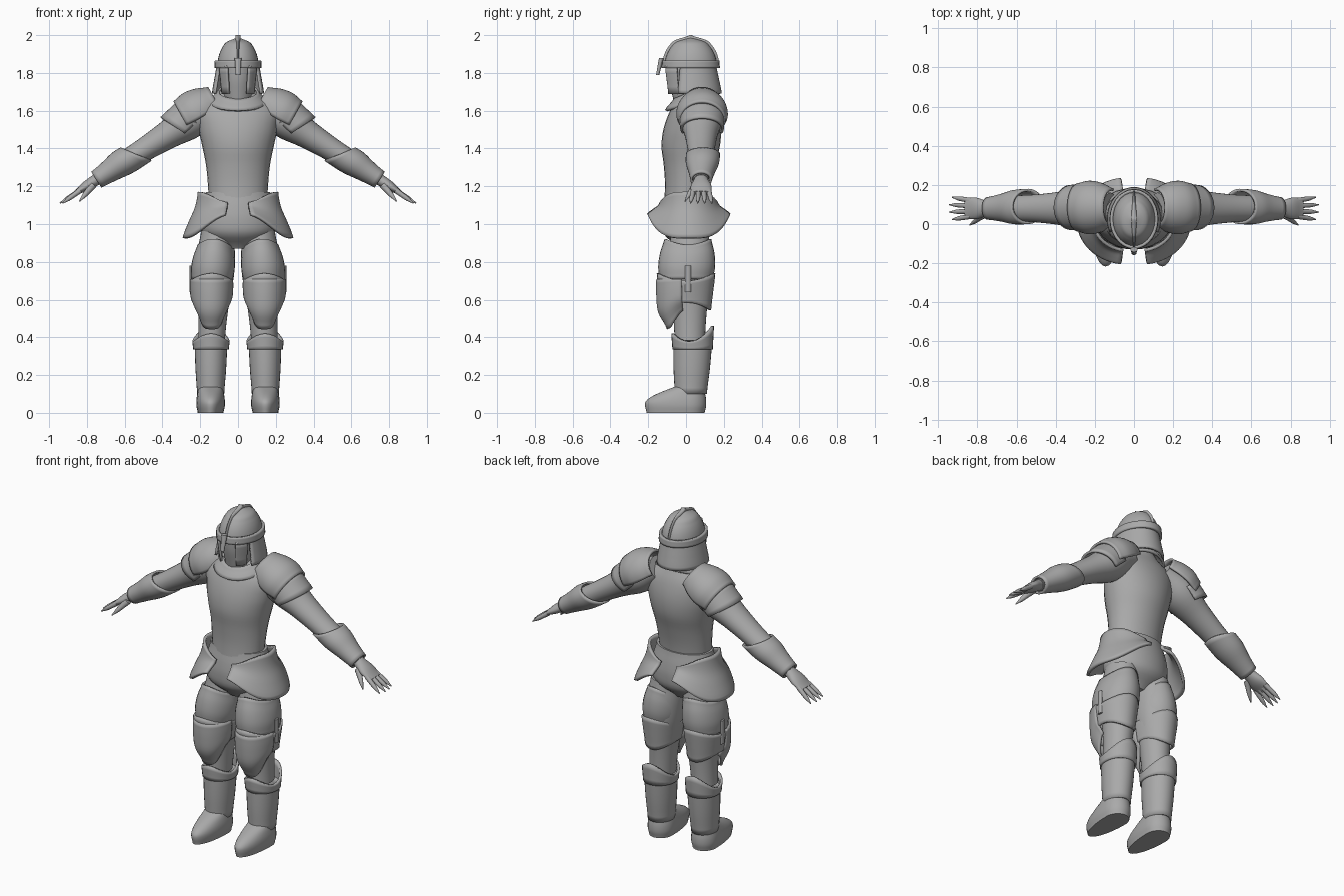
import bpy, bmesh, math
from math import sin, cos, pi
from mathutils import Vector

if bpy.data.objects.get("Cube"):
    bpy.data.objects.remove(bpy.data.objects["Cube"])

grey = bpy.data.materials.new("plain_grey")
grey.use_nodes = True
grey.diffuse_color = (.4, .4, .4, 1)
grey.node_tree.nodes["Principled BSDF"].inputs["Base Color"].default_value = grey.diffuse_color


def sample(values, s):
    """Read a smooth curve through evenly spaced values at s from 0 to 1."""
    last = len(values) - 1
    i = min(int(s * last), last - 1)
    t = s * last - i
    before, after = values[max(i - 1, 0)], values[min(i + 2, last)]
    slope_in, slope_out = (values[i + 1] - before) / 2, (after - values[i]) / 2
    ease = t * t * (3 - 2 * t)
    return (values[i] + (values[i + 1] - values[i]) * ease
            + slope_in * t * (1 - t) ** 2 - slope_out * t * t * (1 - t))


def part(name, start, end, widths, depth, arc=None, mirror=False, plate=0, shape=None, sides=28):
    """Skin ellipses from start (top) to end; depth is a ratio or a list of half depths.
    An arc in degrees leaves the skin open; plate is the thickness of a hollow shell."""
    start, end = Vector(start), Vector(end)
    depths = depth if isinstance(depth, list) else [w * depth for w in widths]
    out = (end - start).cross(Vector((0, 1, 0))).normalized()
    first, final = [math.radians(v) for v in (arc or (0, 360))]
    count = sides + 1 if arc else sides
    levels = 4 * (len(widths) - 1)
    bm = bmesh.new()
    rows = []
    for i in range(levels + 1):
        s = i / levels
        row = []
        for j in range(count):
            a = first + (final - first) * j / sides
            p = start.lerp(end, s) + out * sample(widths, s) * cos(a)
            p.y += sample(depths, s) * sin(a)
            if shape:
                p += Vector(shape(a, s))
            row.append(bm.verts.new(p))
        rows.append(row)
    for upper, lower in zip(rows, rows[1:]):
        for j in range(sides):
            k = (j + 1) % count
            bm.faces.new((upper[j], upper[k], lower[k], lower[j]))
    if not plate:
        bm.faces.new(rows[0])
        bm.faces.new(rows[-1])
    bmesh.ops.recalc_face_normals(bm, faces=bm.faces)
    mesh = bpy.data.meshes.new(name)
    bm.to_mesh(mesh)
    bm.free()
    mesh.materials.append(grey)
    ob = bpy.data.objects.new(name, mesh)
    bpy.context.collection.objects.link(ob)
    if plate:
        solid = ob.modifiers.new("thickness", "SOLIDIFY")
        solid.thickness, solid.offset = plate, 0
    if mirror:
        ob.modifiers.new("mirror", "MIRROR").use_mirror_merge = False
    bpy.ops.object.select_all(action="DESELECT")
    ob.select_set(True)
    bpy.context.view_layer.objects.active = ob
    bpy.ops.object.shade_smooth_by_angle(angle=math.radians(40))


def pair(name, start, end, widths, depth, **options):
    """A part with its twin on the other side of the body."""
    part(name, start, end, widths, depth, mirror=True, **options)


def dome(radius):
    """Radii of a half ball from its tip to its rim."""
    return [radius * math.sqrt(max(1 - (1 - i / 6) ** 2, .001)) for i in range(7)]


# Body
part("torso", (0, .05, 1.71), (0, 0, 1.12), [.09, .21, .21, .19, .17, .16, .155],
     [.07, .12, .15, .155, .135, .12, .115])
part("pelvis", (0, .01, 1.17), (0, .01, .87), [.17, .19, .2, .18, .07], .7)
part("neck_and_head", (0, .01, 1.85), (0, .03, 1.6), [.09, .09, .08, .07], 1.2)
part("collar", (0, .03, 1.7), (0, .03, 1.64), [.1, .15], .9, plate=.014,
     shape=lambda a, s: (0, 0, .04 * sin(a)))

# Helmet
middle = .025
part("helmet_dome", (0, middle, 1.99), (0, middle, 1.83), dome(.11), 1.27)
part("helmet_crest", (0, middle, 2), (0, middle, 1.84), [.014] * 7, dome(.15))
part("helmet_band", (0, middle, 1.865), (0, middle, 1.825), [.115, .117], 1.25, plate=.016)
part("nose_guard", (0, -.13, 1.88), (0, -.15, 1.79), [.018, .012], .7)
part("neck_guard", (0, middle, 1.84), (0, middle, 1.69), [.108, .12, .132], 1.2,
     arc=(-25, 205), plate=.012)
pair("cheek_guard", (0, .01, 1.84), (0, .01, 1.69), [.105, .09], 1.3,
     arc=(-58, -25), plate=.014, sides=8)

# Arms and hands
shoulder, elbow = Vector((.12, .08, 1.63)), Vector((.54, .09, 1.37))
wrist, knuckles = Vector((.75, .08, 1.235)), Vector((.86, .08, 1.165))
pair("arm", shoulder, wrist, [.07, .095, .075, .062, .055, .034], 1.15)
pair("forearm_guard", elbow, wrist, [.072, .07, .055, .044], 1.17, plate=.012,
     shape=lambda a, s: Vector((.04, 0, -.03)) * cos(a) * (1 - s) ** 2)
pair("palm", wrist, knuckles, [.03, .026, .012], [.036, .055, .052])
for finger in ("index", "middle", "ring", "little"):
    offset = (("index", "middle", "ring", "little").index(finger) - 1.5) * .027
    root = knuckles + Vector((-.025, offset, .013))
    tip = Vector((.95 - abs(offset) / 2, wrist.y + offset * 1.4, 1.11))
    pair(finger + "_finger", root, tip, [.014, .013, .011, .003], 1, sides=10)
pair("thumb", (.765, .05, 1.21), (.84, -.005, 1.12), [.02, .016, .012, .003], 1, sides=10)

# Shoulder plates
pair("shoulder_lower_plate", (.25, .085, 1.57), (.32, .085, 1.505), [.1, .097], 1.12,
     arc=(-115, 115), plate=.014, shape=lambda a, s: Vector((.02, 0, -.015)) * s * cos(a))
pair("shoulder_upper_plate", (.115, .085, 1.645), (.285, .085, 1.55), [.085, .11, .12, .108], 1.08,
     arc=(-105, 105), plate=.014)

# Hip plates, lowest at the side and rounded toward front and back
pair("hip_plate", (.03, .015, 1.17), (.03, .015, .925), [.175, .19, .225, .255], .85,
     arc=(-82, 82), plate=.016,
     shape=lambda a, s: (0, 0, (.13 * s - .06 * (1 - s)) * sin(a) ** 4))

# Legs
pair("leg", (.11, .02, .96), (.14, .02, .38), [.085, .1, .1, .085, .075, .07], 1.15)
pair("thigh_plate", (.12, .01, .9), (.14, 0, .7), [.088, .103, .108, .1], 1.33, plate=.014,
     shape=lambda a, s: (0, 0, -.02 * (1 - s) * cos(2 * a)))
pair("knee_band", (.14, 0, .72), (.14, 0, .565), [.108, .1, .092], 1.37, plate=.014,
     shape=lambda a, s: (0, 0, .02 * cos(2 * a) * (2 * s - 1)))
pair("knee_cap", (.14, -.01, .71), (.14, -.01, .445), [.108, .108, .1, .065], 1.3,
     arc=(-175, -5), plate=.014, shape=lambda a, s: (0, 0, .1 * s * cos(a) ** 4))
pair("side_strap", (.25, .01, .78), (.25, .01, .64), [.008, .008], 2, sides=8)

# Boots, with the toe drawn forward from the ankle
pair("boot_shaft", (.143, .035, .36), (.145, .025, .1), [.08, .075, .066], 1.2, plate=.012)
pair("boot_cuff", (.143, .035, .41), (.143, .035, .335), [.092, .087], 1.15, plate=.014,
     shape=lambda a, s: (0, 0, (1 - s) * (.02 * sin(a) - .03 * cos(2 * a))))
pair("boot_foot", (.145, .02, .14), (.145, .02, 0), [.064, .07, .075, .075, .068], 1.15,
     shape=lambda a, s: (0, -.15 * sin(min(1, s * 1.5) * pi / 2) * max(0, -sin(a)), 0))
